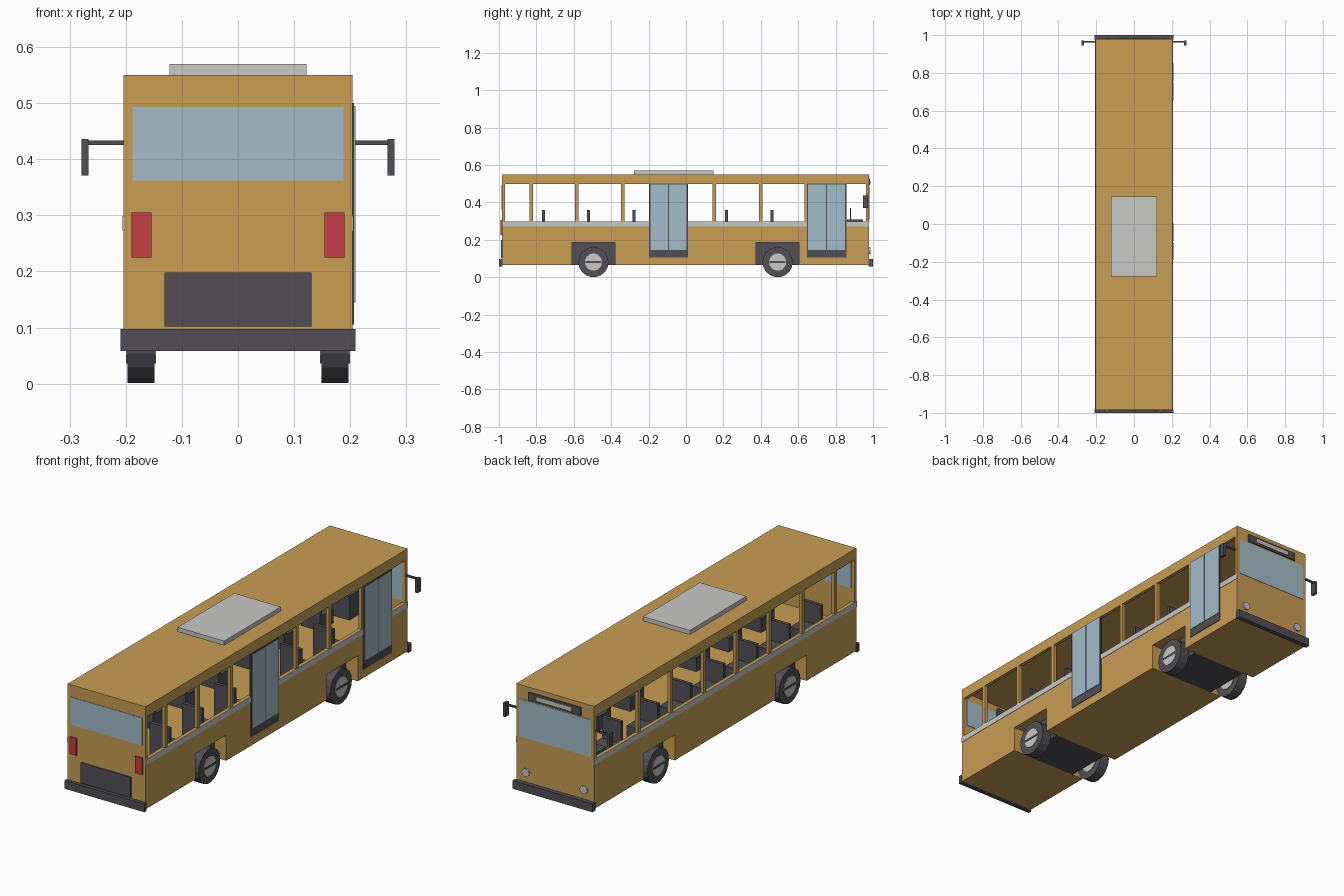
import bpy, bmesh, math
from mathutils import Matrix, Vector

if "Cube" in bpy.data.objects:
    bpy.data.objects.remove(bpy.data.objects["Cube"], do_unlink=True)


def material(name, rgb):
    m = bpy.data.materials.new(name)
    m.use_nodes = True
    m.diffuse_color = (*rgb, 1)
    m.node_tree.nodes["Principled BSDF"].inputs["Base Color"].default_value = (*rgb, 1)
    return m


OCHRE = material("ochre_paint", (0.578, 0.342, 0.089))
DARK = material("dark_grey", (0.084, 0.08, 0.093))
GLASS = material("pale_blue_glass", (0.366, 0.503, 0.591))
LIGHT = material("light_grey", (0.578, 0.578, 0.57))
RED = material("red_lamp", (0.552, 0.048, 0.051))


def finish(name, bm, mat):
    me = bpy.data.meshes.new(name)
    bm.to_mesh(me)
    bm.free()
    me.materials.append(mat)
    ob = bpy.data.objects.new(name, me)
    bpy.context.scene.collection.objects.link(ob)
    return ob


def boxes(name, mat, *spans):
    """Each span is ((x0, x1), (y0, y1), (z0, z1))."""
    bm = bmesh.new()
    for span in spans:
        mid = Vector([(a + b) / 2 for a, b in span])
        size = [b - a for a, b in span]
        bmesh.ops.create_cube(bm, size=1, matrix=Matrix.Translation(mid) @ Matrix.Diagonal((*size, 1)))
    return finish(name, bm, mat)


def cylinder(name, mat, centre, radius, depth, axis, sides=18):
    bm = bmesh.new()
    turn = Matrix.Rotation(math.pi / 2, 4, "Y" if axis == "x" else "X")
    bmesh.ops.create_cone(bm, cap_ends=True, segments=sides, radius1=radius, radius2=radius,
                          depth=depth, matrix=Matrix.Translation(centre) @ turn)
    return finish(name, bm, mat)


def both(x0, x1):
    return (x0, x1), (-x1, -x0)


HALF = 0.204
REAR, FRONT = -0.984, 0.979
FLOOR, SILL, HEAD, ROOF = 0.195, 0.299, 0.499, 0.55
BASE = 0.064
AXLES = (-0.495, 0.49)
PILLARS = (-0.828, -0.585, -0.338, -0.092, 0.152, 0.399, 0.642)
DOORS = ((-0.198, 0.01), (0.646, 0.857))

# Body shell: hollow cabin, side window openings and wheel arches cut out
body = boxes("body_shell", OCHRE, ((-HALF, HALF), (REAR, FRONT), (BASE, ROOF)))
cabin = boxes("cabin_cutter", OCHRE, ((-0.188, 0.188), (REAR + 0.015, FRONT - 0.015), (FLOOR, 0.53)))
edges = [-0.969] + [p + s * 0.009 for p in PILLARS for s in (-1, 1)] + [0.963]
openings = [((-0.3, 0.3), (a, b), (SILL, HEAD)) for a, b in zip(edges[::2], edges[1::2])]
openings += [((-0.3, 0.3), (y - 0.115, y + 0.115), (0, 0.185)) for y in AXLES]
holes = boxes("opening_cutter", OCHRE, *openings)
bpy.context.view_layer.objects.active = body
for cutter in (cabin, holes):
    cutter.hide_render = True
    mod = body.modifiers.new("cut", "BOOLEAN")
    mod.operation, mod.solver, mod.object = "DIFFERENCE", "EXACT", cutter
    bpy.ops.object.modifier_apply(modifier=mod.name)
    bpy.data.objects.remove(cutter, do_unlink=True)

# Light waist stripes, interrupted by the doors
stripe = [((-HALF - 0.002, -HALF), (REAR, FRONT), (0.272, SILL))]
ends = [REAR, *DOORS[0], *DOORS[1], FRONT]
stripe += [((HALF, HALF + 0.002), (a, b), (0.272, SILL)) for a, b in zip(ends[::2], ends[1::2])]
boxes("waist_stripe", LIGHT, *stripe)

# Roof unit
boxes("roof_unit", LIGHT, ((-0.122, 0.122), (-0.278, 0.146), (ROOF, 0.57)))

# Double doors
for i, (a, b) in enumerate(DOORS):
    mid = (a + b) / 2
    boxes(f"door_frame_{i}", DARK, ((0.199, 0.207), (a, b), (0.105, 0.5)))
    boxes(f"door_glass_{i}", GLASS,
          *[((0.198, 0.209), span, (0.145, 0.495)) for span in ((a + 0.007, mid - 0.003), (mid + 0.003, b - 0.007))])

# Rear end: window, lamps and engine grille
boxes("rear_window", GLASS, ((-0.188, 0.188), (REAR - 0.002, REAR + 0.017), (0.362, 0.493)))
boxes("tail_lamps", RED, *[(x, (REAR - 0.007, REAR), (0.225, 0.305)) for x in both(0.154, 0.19)])
boxes("engine_grille", DARK, ((-0.131, 0.131), (REAR - 0.006, REAR), (0.102, 0.198)))

# Driving end: windscreen, route sign and headlamps
boxes("windscreen", GLASS, ((-0.188, 0.188), (FRONT - 0.017, FRONT + 0.002), (0.305, 0.483)))
boxes("sign_box", DARK, ((-0.138, 0.138), (FRONT, FRONT + 0.006), (0.49, 0.528)))
boxes("sign_panel", LIGHT, ((-0.092, 0.092), (FRONT, FRONT + 0.008), (0.5, 0.518)))
for side in (-1, 1):
    cylinder(f"headlamp_{side}", LIGHT, (side * 0.152, FRONT + 0.002, 0.143), 0.019, 0.01, "y")

# Bumpers
boxes("bumpers", DARK, *[((-0.209, 0.209), y, (0.058, 0.097)) for y in ((-1, REAR + 0.002), (FRONT - 0.002, 1))])

# Mirrors on arms
boxes("mirror_arms", DARK, *[(x, (0.96, 0.969), (0.425, 0.433)) for x in both(0.2, 0.27)])
boxes("mirrors", DARK, *[(x, (0.946, 0.972), (0.371, 0.436)) for x in both(0.266, 0.279)])

# Wheels and the dark axle housings between them
for i, y in enumerate(AXLES):
    boxes(f"axle_housing_{i}", DARK, ((-0.143, 0.143), (y - 0.115, y + 0.115), (BASE, 0.185)))
    for side in (-1, 1):
        cylinder(f"tyre_{i}_{side}", DARK, (side * 0.173, y, 0.081), 0.081, 0.048, "x")
        cylinder(f"hub_{i}_{side}", LIGHT, (side * 0.173, y, 0.081), 0.046, 0.053, "x")
    boxes(f"hub_bars_{i}", DARK, *[(x, (y - 0.043, y + 0.043), (0.076, 0.086)) for x in both(0.19, 0.201)])

# Passenger seats, left out beside the doors
seats = []
for y in (-0.77, -0.528, -0.285, -0.04, 0.208, 0.453):
    for x in both(0.075, 0.18):
        if x[0] > 0 and y == -0.04:
            continue
        seats += [(x, (y, y + 0.016), (FLOOR, 0.36)), (x, (y + 0.016, y + 0.1), (FLOOR, 0.262))]
boxes("passenger_seats", DARK, *seats)

# Driver's place
boxes("driver_seat", DARK, ((-0.16, -0.06), (0.7, 0.716), (FLOOR, 0.365)),
      ((-0.16, -0.06), (0.716, 0.8), (FLOOR, 0.262)))
boxes("dashboard", DARK, ((-0.186, -0.02), (0.862, 0.945), (FLOOR, 0.309)))
boxes("steering_wheel", DARK, ((-0.145, -0.075), (0.877, 0.883), (0.305, 0.37)))
